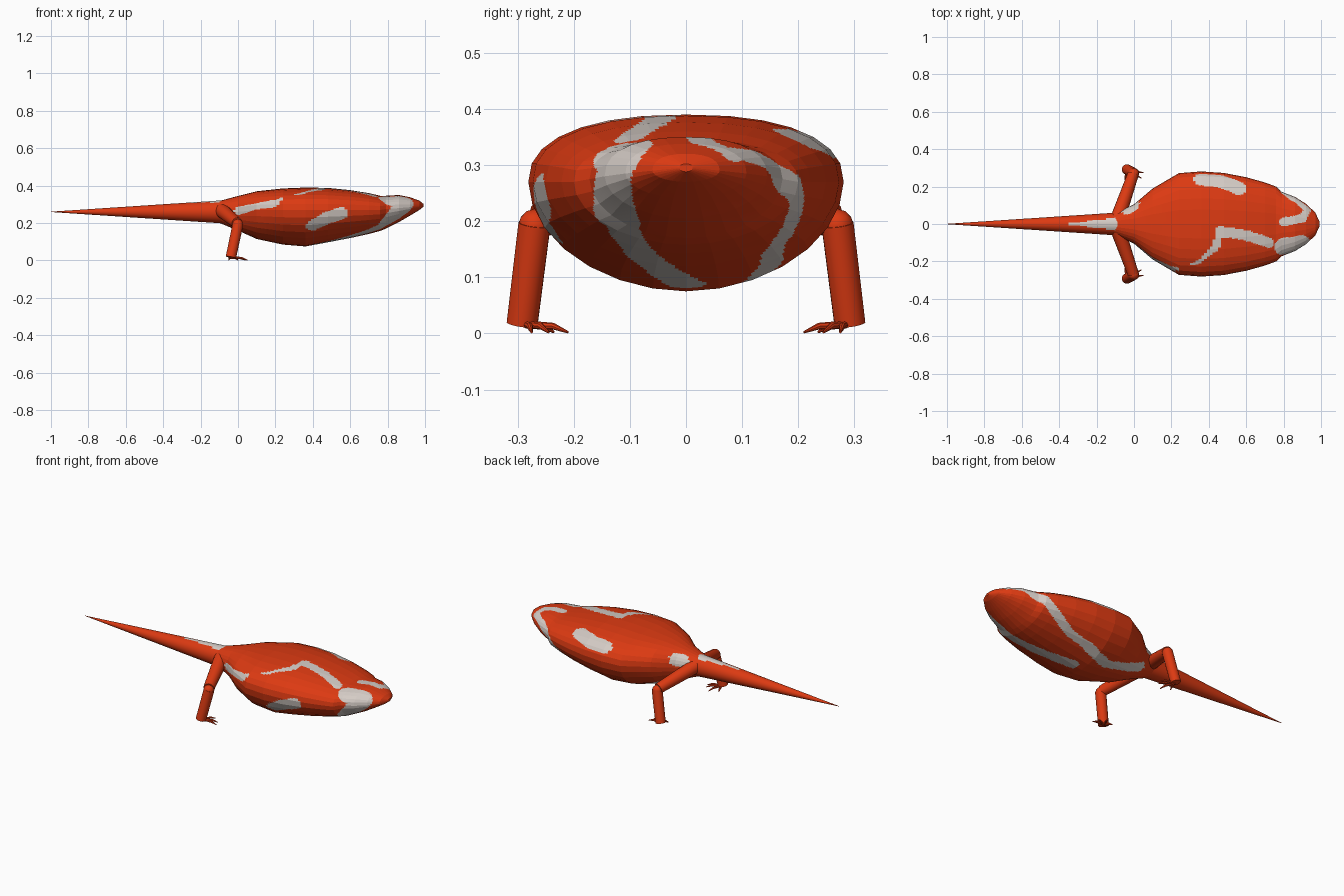
import bpy, bmesh, math
from mathutils import Vector

cube = bpy.data.objects.get("Cube")
if cube:
    bpy.data.objects.remove(cube)


def material(name, rgb):
    m = bpy.data.materials.new(name)
    m.use_nodes = True
    m.diffuse_color = (*rgb, 1)
    m.node_tree.nodes["Principled BSDF"].inputs["Base Color"].default_value = (*rgb, 1)
    return m


RED = material("orange_red_skin", (0.72, 0.042, 0.006))
PALE = material("pale_grey_marking", (0.66, 0.60, 0.56))


def loft(bm, rings):
    """Skin a list of closed rings of points and cap both ends."""
    rows = [[bm.verts.new(p) for p in ring] for ring in rings]
    n = len(rows[0])
    for a, b in zip(rows, rows[1:]):
        for i in range(n):
            j = (i + 1) % n
            bm.faces.new((a[i], a[j], b[j], b[i]))
    bm.faces.new(rows[0][::-1])
    bm.faces.new(rows[-1])


def finish(name, bm, smooth=None):
    bmesh.ops.recalc_face_normals(bm, faces=bm.faces[:])
    mesh = bpy.data.meshes.new(name)
    bm.to_mesh(mesh)
    bm.free()
    mesh.materials.append(RED)
    mesh.materials.append(PALE)
    obj = bpy.data.objects.new(name, mesh)
    bpy.context.collection.objects.link(obj)
    if smooth:
        bpy.ops.object.select_all(action="DESELECT")
        obj.select_set(True)
        bpy.context.view_layer.objects.active = obj
        bpy.ops.object.shade_smooth_by_angle(angle=math.radians(smooth))
    return obj


def tube_rings(path, radii, sides):
    path = [Vector(p) for p in path]
    rings = []
    for k, (p, r) in enumerate(zip(path, radii)):
        d = path[min(k + 1, len(path) - 1)] - path[max(k - 1, 0)]
        q = d.to_track_quat("Z", "Y")
        rings.append([p + q @ Vector((r * math.cos(t), r * math.sin(t), 0))
                      for t in (math.tau * i / sides for i in range(sides))])
    return rings


def near_path(p, path, radius):
    for a, b in zip(path, path[1:]):
        a, b = Vector(a), Vector(b)
        d = b - a
        t = max(0, min(1, (p - a).dot(d) / d.length_squared))
        if (p - a - d * t).length < radius:
            return True
    return False


# Body: x, half width, top, bottom, height of the widest line
stations = [
    (-0.11, 0.055, 0.315, 0.205, 0.26), (0.0, 0.105, 0.345, 0.16, 0.26),
    (0.1, 0.19, 0.37, 0.115, 0.27), (0.24, 0.272, 0.385, 0.085, 0.27),
    (0.36, 0.281, 0.39, 0.075, 0.27), (0.48, 0.273, 0.388, 0.097, 0.27),
    (0.6, 0.25, 0.376, 0.12, 0.27), (0.7, 0.222, 0.36, 0.142, 0.27),
    (0.76, 0.2, 0.346, 0.158, 0.27), (0.79, 0.172, 0.346, 0.17, 0.275),
    (0.86, 0.145, 0.35, 0.205, 0.28), (0.92, 0.108, 0.338, 0.24, 0.285),
    (0.97, 0.06, 0.32, 0.27, 0.29), (0.992, 0.012, 0.302, 0.288, 0.295),
]
SIDES = 28
rings = []
for x, w, top, low, mid in stations:
    ring = []
    for i in range(SIDES):
        c, s = math.cos(math.tau * i / SIDES), math.sin(math.tau * i / SIDES)
        power = 0.86 if s > 0 else 1.04       # boxier back, rounder belly
        height = (top - mid) if s > 0 else (mid - low)
        ring.append((x, w * math.copysign(abs(c) ** power, c),
                     mid + height * math.copysign(abs(s) ** power, s)))
    rings.append(ring)
bm = bmesh.new()
loft(bm, rings)
bmesh.ops.subdivide_edges(bm, edges=bm.edges[:], cuts=7, use_grid_fill=True)

# Skin markings follow paths over the body
markings = [
    (0.022, [(0.46, -0.03, 0.385), (0.44, -0.12, 0.37), (0.34, -0.2, 0.34),
             (0.2, -0.235, 0.305), (0.0, -0.1, 0.265)]),
    (0.028, [(0.46, -0.04, 0.385), (0.6, -0.06, 0.37), (0.72, -0.1, 0.345)]),
    (0.05, [(0.8, -0.12, 0.32), (0.89, -0.1, 0.31), (0.86, -0.13, 0.27),
            (0.8, -0.13, 0.2)]),
    (0.036, [(0.8, -0.12, 0.2), (0.62, -0.07, 0.135), (0.42, 0.0, 0.08)]),
    (0.036, [(0.4, -0.25, 0.18), (0.47, -0.26, 0.225), (0.55, -0.255, 0.25)]),
    (0.024, [(0.8, 0.01, 0.345), (0.9, 0.03, 0.335), (0.92, 0.07, 0.31),
             (0.84, 0.13, 0.3), (0.76, 0.19, 0.26), (0.68, 0.19, 0.2),
             (0.57, 0.16, 0.145), (0.44, 0.15, 0.12)]),
    (0.03, [(0.44, 0.15, 0.12), (0.28, 0.1, 0.105), (0.12, 0.1, 0.14),
            (0.02, 0.08, 0.185)]),
    (0.04, [(0.36, 0.24, 0.34), (0.45, 0.235, 0.34), (0.56, 0.19, 0.345)]),
    (0.035, [(-0.03, 0.075, 0.3), (0.01, 0.09, 0.3)]),
]
for f in bm.faces:
    p = f.calc_center_median()
    f.material_index = int(any(near_path(p, path, r) for r, path in markings))
finish("body", bm)

# Tail: long cone with a pale wedge along the top
bm = bmesh.new()
path = [(-1 + 0.05 * k, 0, 0.26) for k in range(20)]
loft(bm, tube_rings(path, [0.001 + 0.0033 * k for k in range(20)], 32))
for f in bm.faces:
    p = f.calc_center_median()
    if p.z > 0.26 and abs(p.y) < 0.11 * (p.x + 0.38):
        f.material_index = 1
finish("tail", bm, 40)

# Hind legs and clawed toes, mirrored
toe_tips = [(0.05, 0.275), (0.04, 0.245), (0.0, 0.21), (-0.05, 0.235)]
for side, label in ((1, "left"), (-1, "right")):
    def flip(points):
        return [(x, y * side, z) for x, y, z in points]

    bm = bmesh.new()
    loft(bm, tube_rings(flip([(-0.09, 0.02, 0.27), (-0.005, 0.265, 0.2)]),
                        [0.04, 0.03], 16))
    finish(label + "_thigh", bm, 40)

    bm = bmesh.new()
    bmesh.ops.create_icosphere(bm, subdivisions=2, radius=0.029)
    bmesh.ops.translate(bm, verts=bm.verts[:], vec=(-0.002, 0.27 * side, 0.193))
    finish(label + "_knee", bm, 40)

    bm = bmesh.new()
    loft(bm, tube_rings(flip([(0.0, 0.27, 0.195), (-0.038, 0.292, 0.017)]),
                        [0.029, 0.028], 16))
    finish(label + "_shin", bm, 40)

    bm = bmesh.new()
    for x, y in toe_tips:
        root = Vector((-0.035, 0.285, 0.016))
        tip = Vector((x, y, 0.002))
        knuckle = root.lerp(tip, 0.65) + Vector((0, 0, 0.006))
        loft(bm, tube_rings(flip([root, knuckle, tip]), [0.007, 0.006, 0.002], 8))
    finish(label + "_toes", bm, 40)
